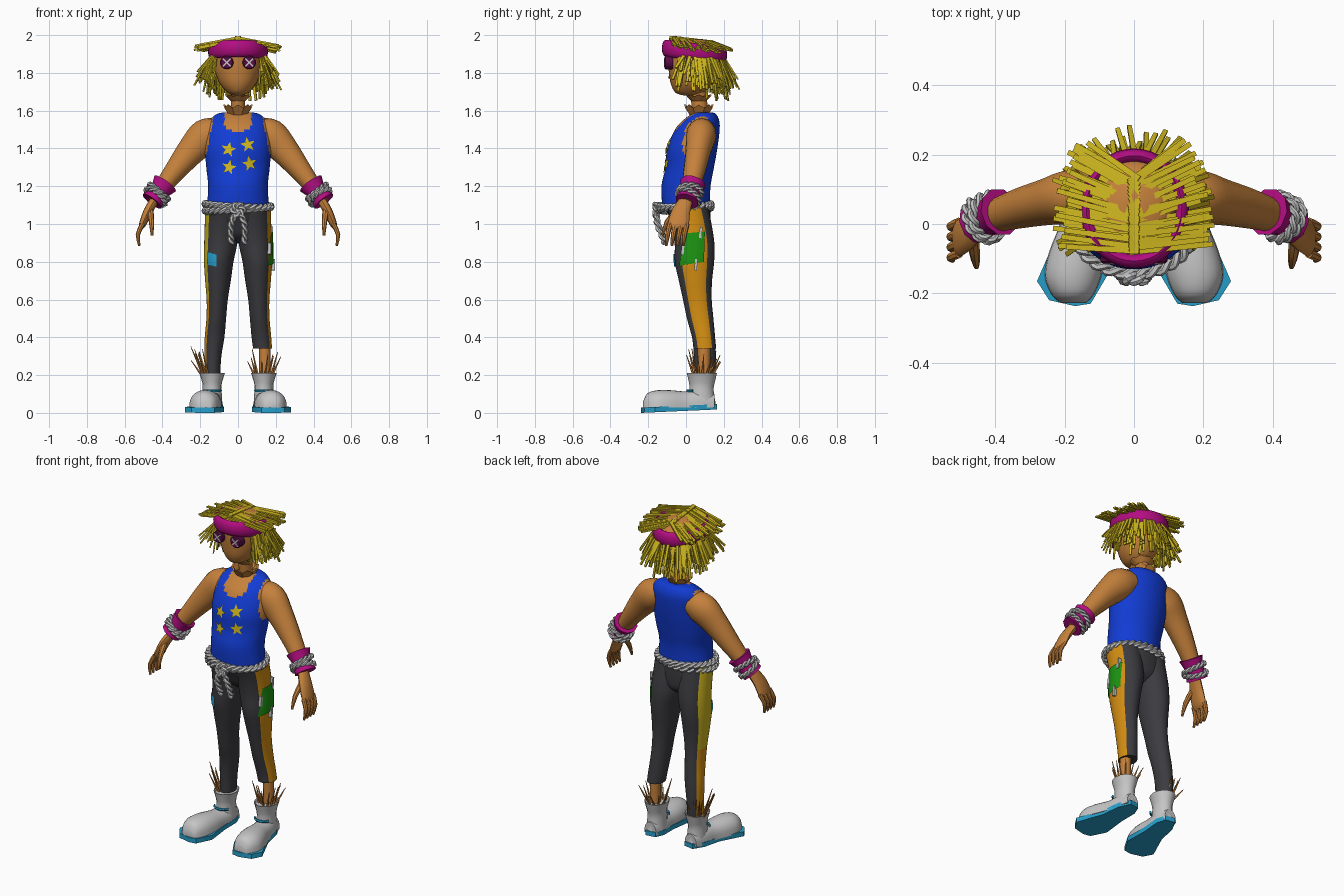
import bpy, bmesh, math, random
from mathutils import Vector as V
from mathutils.bvhtree import BVHTree

if "Cube" in bpy.data.objects:
    bpy.data.objects.remove(bpy.data.objects["Cube"])

random.seed(4)
R = random.uniform
COL = dict(skin=(.56, .22, .045), blue=(.006, .045, .66), magenta=(.45, .004, .22), straw=(.62, .47, .014),
           orange=(.66, .27, .006), charcoal=(.045, .045, .052), green=(.012, .30, .006),
           light_grey=(.56, .56, .56), cyan=(.02, .35, .60), plum=(.10, .004, .06))
M = {}
for nm, c in COL.items():
    M[nm] = bpy.data.materials.new(nm)
    M[nm].diffuse_color = (*c, 1)
TREE = {}
X, Y, Z = V((1, 0, 0)), V((0, 1, 0)), V((0, 0, 1))
TAU = math.tau


def finish(bm, name, *mats):
    bmesh.ops.recalc_face_normals(bm, faces=bm.faces[:])
    TREE[name] = BVHTree.FromBMesh(bm)
    me = bpy.data.meshes.new(name)
    bm.to_mesh(me)
    bm.free()
    for m in mats:
        me.materials.append(M[m])
    ob = bpy.data.objects.new(name, me)
    bpy.context.collection.objects.link(ob)
    return ob


def spline(keys, k):
    out = []
    for i in range(len(keys) - 1):
        q = [keys[max(i - 1, 0)], keys[i], keys[i + 1], keys[min(i + 2, len(keys) - 1)]]
        for j in range(k):
            t = j / k
            out.append(tuple(.5 * (2*b + (c-a)*t + (2*a-5*b+4*c-d)*t*t + (3*b-a-3*c+d)*t**3)
                             for a, b, c, d in zip(*q)))
    return out + [tuple(keys[-1])]


def skin(bm, rings, closed=False, rule=None, caps=True, mat=0):
    vs = [[bm.verts.new(p) for p in r] for r in rings]
    n, m = len(vs[0]), len(vs)
    for i in range(m if closed else m - 1):
        a, b = vs[i], vs[(i + 1) % m]
        for j in range(n):
            f = bm.faces.new((a[j], a[(j+1) % n], b[(j+1) % n], b[j]))
            f.material_index = rule(f.calc_center_median(), TAU*(j+.5)/n) if rule else mat
    if caps and not closed:
        for r in (vs[0], vs[-1]):
            bm.faces.new(r).material_index = mat


def loft(bm, keys, n=24, k=4, s=1, **kw):
    """Stack of level ellipses: centre x, centre y, z, radius x, radius y."""
    skin(bm, [[V((s*(x + a*math.cos(TAU*j/n)), y + b*math.sin(TAU*j/n), z)) for j in range(n)]
              for x, y, z, a, b in spline(keys, k)], **kw)


def frames(pts, ref, closed):
    n = len(pts)
    for i, p in enumerate(pts):
        t = pts[(i+1) % n] - pts[i-1] if closed else pts[min(i+1, n-1)] - pts[max(i-1, 0)]
        side = t.cross(ref).normalized()
        yield p, side, side.cross(t).normalized()


def tube(bm, keys, ref, n=12, k=1, closed=False, s=1, mat=0):
    """Sweep along x, y, z with radii across and along ref."""
    keys = spline(keys, k)
    pts = [V((s*q[0], q[1], q[2])) for q in keys]
    o = TAU/8 if n == 4 else 0
    skin(bm, [[p + u*q[3]*math.cos(TAU*j/n+o) + w*q[4]*math.sin(TAU*j/n+o) for j in range(n)]
              for q, (p, u, w) in zip(keys, frames(pts, ref, closed))], closed, mat=mat)


def stick(bm, p, q, w, t, ref, taper=.6, n=4):
    tube(bm, [(*p, w, t), (*q, w*taper, t*taper)], ref, n)


def rope(bm, pts, r, turns, ref, closed=True):
    fr = list(frames(pts, ref, closed))
    for ph in (0, math.pi):
        tube(bm, [(*(p + r*(u*math.cos(a) + w*math.sin(a))), r, r) for i, (p, u, w) in enumerate(fr)
                  for a in [TAU*turns*i/len(fr) + ph]], ref, 6, closed=closed)


def decal(name, tree, polys, ray, mat):
    """Thin sheet dropped onto a surface along ray."""
    bm = bmesh.new()
    for poly in polys:
        vs = []
        for p in poly:
            hit = TREE[tree].ray_cast(p - ray*2, ray)[0] or TREE[tree].find_nearest(p)[0]
            vs.append(bm.verts.new(hit - ray*.008))
        bm.faces.new(vs)
    bmesh.ops.remove_doubles(bm, verts=bm.verts[:], dist=.0005)
    return finish(bm, name, mat)


def grid(a, b, c, d, n=6):
    at = lambda i, j: a.lerp(b, i/n).lerp(d.lerp(c, i/n), j/n)
    return [[at(i, j), at(i+1, j), at(i+1, j+1), at(i, j+1)] for i in range(n) for j in range(n)]


# tank top torso, bare at neckline and armholes
def tank(c, a):
    neck = c.y < .08 and abs(c.x) < .072 and c.z > 1.48 + 8*c.x**2
    return int(neck or (abs(c.x) > .13 + (1.57 - c.z)*.18 and c.z > 1.36 and c.y < .14))

bm = bmesh.new()
loft(bm, [(0, 0, 1.085, .165, .125), (0, 0, 1.2, .158, .13), (0, .02, 1.3, .168, .128), (0, .033, 1.4, .175, .133),
          (0, .06, 1.5, .168, .118), (0, .08, 1.55, .15, .095), (0, .095, 1.585, .105, .06), (0, .09, 1.592, .04, .03)],
     64, 6, rule=tank)
finish(bm, "tank_top", "blue", "skin")

# stars on the chest
for i, (x, z) in enumerate([(-.05, 1.395), (.052, 1.42), (-.048, 1.3), (.062, 1.32)]):
    c = V((x, 0, z))
    rim = [c + V((math.sin(a), 0, math.cos(a)))*(.042 if j % 2 == 0 else .018)
           for j in range(10) for a in [TAU*j/10 + .2*(-1)**i]]
    decal(f"star_{i}", "tank_top", [[c, rim[j], rim[(j+1) % 10]] for j in range(10)], Y, "straw")

# head, neck and frayed collars
bm = bmesh.new()
loft(bm, [(0, .02, 1.68, .02, .03), (0, .02, 1.695, .055, .075), (0, .03, 1.74, .095, .11), (0, .04, 1.8, .12, .13),
          (0, .042, 1.86, .127, .137), (0, .045, 1.92, .122, .137), (0, .045, 1.96, .085, .1), (0, .045, 1.978, .03, .04)])
finish(bm, "head", "skin")
bm = bmesh.new()
tube(bm, [(0, .08, 1.56, .038, .042), (0, .06, 1.73, .038, .042)], Y)
for z0, h, r0, r1 in ((1.572, .06, .045, .078), (1.65, .035, .038, .068)):
    rings = []
    for z, r in ((0, r0), (1, r1), (1, r1 - .01), (0, r0 - .01)):
        rings.append([V((r*math.cos(TAU*j/16), .068 + r*math.sin(TAU*j/16), z0 + z*h*(1 - .3*(j % 2))))
                      for j in range(16)])
    skin(bm, rings, caps=False)
finish(bm, "neck_and_collar", "skin")

# headband
bm = bmesh.new()
band = [(.138*math.cos(a), .045 + .152*math.sin(a), 1.912 - .018*math.sin(a), .021, .045)
        for a in (TAU*i/40 for i in range(40))]
tube(bm, band, Z, 12, closed=True)
finish(bm, "headband", "magenta")

# button eyes with cross stitches
for s in (-1, 1):
    bm = bmesh.new()
    tube(bm, [(.06*s, y, 1.855, r, r) for y, r in ((-.07, .036), (-.108, .036), (-.114, .03), (-.109, .024))], Z, 20)
    for d in (-1, 1):
        tube(bm, [(.06*s - .021, -.113, 1.855 - .021*d, .005, .006),
                  (.06*s + .021, -.113, 1.855 + .021*d, .005, .006)], Y, 4, mat=1)
    finish(bm, f"button_eye_{s}", "plum", "light_grey")

# straw hair: parted top layer, then hanging layers
bm = bmesh.new()
for s in (-1, 1):
    for layer in range(2):
        for i in range(17):
            f = i/16
            y0 = -.075 + .2*f + R(-.006, .006)
            z = 1.99 - .022*f - .012*layer
            stick(bm, (-.015*s, y0, z), (s*(R(.19, .235) - .06*f**3), y0 + .015 + .1*f + R(-.012, .012),
                  z - .035 - R(0, .02)), .013, .008, Z, .8)
for layer, (count, out) in enumerate([(44, .02), (48, .05), (48, .075)]):
    for i in range(count):
        a = -.6 + (math.pi + 1.2)*(i + R(0, .8))/count
        d = V((math.cos(a), math.sin(a), 0))
        back = (math.sin(a) + .6)/1.6
        p = V((.135*d.x, .045 + .14*d.y, 1.91))
        q = p + d*(out + R(-.015, .02)) + V((R(-.03, .03), R(-.03, .02), -R(.13, .2) - .07*back + .03*layer))
        stick(bm, p, q, .0125, .007, d, .75)
finish(bm, "straw_hair", "straw")

# arms, hands, wristbands and wrist ropes
for s in (-1, 1):
    bm = bmesh.new()
    tube(bm, [(.1, .085, 1.49, .07, .07), (.17, .08, 1.465, .092, .08), (.245, .065, 1.39, .077, .068),
              (.33, .045, 1.285, .058, .058), (.41, .02, 1.18, .042, .046), (.45, 0, 1.12, .028, .036)],
         Y, 16, 4, s=s)
    tube(bm, [(.43, .01, 1.145, .024, .032), (.475, -.025, 1.07, .024, .048), (.505, -.04, 1.0, .019, .055),
              (.515, -.042, .975, .01, .045)], Y, 12, 3, s=s)
    for y in (-.085, -.055, -.025, .005):
        tube(bm, [(.505, y, 1.0, .013, .014), (.53, y - .012, .945, .012, .013), (.522, y - .02, .885, .006, .007)],
             Y, 8, 2, s=s)
    tube(bm, [(.465, -.05, 1.07, .015, .018), (.458, -.1, 1.01, .014, .014), (.455, -.125, .94, .006, .007)],
         X, 8, 2, s=s)
    finish(bm, f"arm_{s}", "skin")
    bm = bmesh.new()
    tube(bm, [(.385, .035, 1.215, .07, .07), (.41, .025, 1.18, .054, .058), (.432, .015, 1.15, .052, .056),
              (.455, .005, 1.12, .062, .064)], Y, 10, s=s)
    finish(bm, f"wristband_{s}", "magenta")
    bm = bmesh.new()
    ax = V((.6*s, -.2, -.75)).normalized()
    u = ax.cross(Y).normalized()
    for c, tilt in ((V((.418*s, .022, 1.17)), .01), (V((.435*s, .012, 1.145)), -.012)):
        rope(bm, [c + (u*math.cos(a) + ax.cross(u)*math.sin(a))*.06 + ax*tilt*math.sin(a)
                  for a in (TAU*i/48 for i in range(48))], .009, 6, ax)
    finish(bm, f"wrist_rope_{s}", "light_grey")

# rope belt with knot and hanging ends
bm = bmesh.new()
for z, tilt in ((1.098, -.008), (1.082, .012)):
    rope(bm, [V((.172*math.cos(a), -.006 + .137*math.sin(a), z + tilt*math.cos(a) + .006*math.sin(a)))
              for a in (TAU*i/112 for i in range(112))], .011, 14, Z)
rope(bm, [V((.026*math.cos(a), -.158, 1.075 + .026*math.sin(a))) for a in (TAU*i/24 for i in range(24))], .011, 3, Y)
for e in (-1, 1):
    rope(bm, [V(p) for p in spline([(0, -.155, 1.08), (.035*e, -.15, 1.0), (.034*e, -.11, .9)], 14)], .010, 3, Y, False)
finish(bm, "rope_belt", "light_grey")

# trousers: hips and two legs with a side stripe
bm = bmesh.new()
loft(bm, [(0, .005, 1.105, .165, .125), (0, .03, 1.0, .165, .1), (0, .04, .94, .11, .08), (0, .045, .9, .03, .03)])
finish(bm, "trouser_hips", "charcoal")
upper = [(.088, .005, 1.1, .085, .11), (.086, .03, 1.0, .09, .105), (.091, .045, .9, .088, .105),
         (.102, .045, .8, .078, .104), (.106, .05, .7, .068, .088), (.11, .06, .6, .056, .076),
         (.115, .075, .5, .052, .07), (.124, .093, .4, .052, .061)]
for s, end in ((1, [(.13, .1, .34, .05, .06)]), (-1, [(.133, .1, .3, .045, .058), (.135, .1, .19, .04, .055)])):
    bm = bmesh.new()
    loft(bm, upper + end, 36, 4, s,
         rule=lambda c, a: 0 if math.cos(a) < .78 else (2 if s < 0 and c.z > .6 else 1))
    finish(bm, f"trouser_leg_{s}", "charcoal", "orange", "straw")

# patches and their stitches
decal("green_patch", "trouser_leg_1", grid(V((0, -.035, .78)), V((0, .095, .8)), V((0, .1, .96)), V((0, -.01, .95))),
      -X, "green")
decal("cyan_patch", "trouser_leg_-1", grid(V((-.165, 0, .785)), V((-.115, 0, .772)), V((-.115, 0, .84)),
      V((-.16, 0, .852))), Y, "cyan")
bm = bmesh.new()
for y, z, x in ((.075, .955, .175), (.05, .785, .185), (-.02, .87, .165)):
    stick(bm, (x, y, z - .03), (x, y + .006, z + .03), .01, .014, X, 1)
finish(bm, "patch_stitches", "light_grey")

# bare shin below the shorter leg
bm = bmesh.new()
loft(bm, [(.142, .095, .1, .03, .03), (.142, .095, .37, .03, .035)], 12, 1)
finish(bm, "shin", "skin")

# boots, soles, straps and straw stuffing
outline = [(.28, -.165), (.245, -.22), (.17, -.237), (.125, -.23), (.075, -.145), (.085, 0), (.08, .1),
           (.1, .155), (.16, .165), (.195, .1), (.215, -.015)]
for s in (-1, 1):
    bm = bmesh.new()
    rings = []
    for x, y, w, h in spline([(.175, -.228, .035, .03), (.177, -.205, .06, .075), (.176, -.15, .082, .092),
                              (.165, -.08, .08, .092), (.15, 0, .064, .085), (.14, .08, .058, .09),
                              (.137, .152, .04, .07)], 3):
        rings.append([V((s*(x + w*math.cos(math.pi*j/12)), y, .028 + h*max(math.sin(math.pi*j/12), 0)**.75))
                      for j in range(13)])
    skin(bm, rings)
    loft(bm, [(.137, .085, .04, .055, .074), (.137, .082, .12, .05, .064), (.137, .084, .16, .052, .068),
              (.137, .084, .212, .068, .08), (.137, .084, .205, .058, .07)], 16, 2, s)
    finish(bm, f"boot_{s}", "light_grey")
    bm = bmesh.new()
    skin(bm, [[V((s*x, y, dz + (y + .24)*.045)) for x, y in outline] for dz in (0, .028)])
    finish(bm, f"sole_{s}", "cyan")
    bm = bmesh.new()
    tube(bm, [(.137 + .058*math.cos(a), .075 + .068*math.sin(a), .118, .006, .008)
              for a in (math.pi*(1.2 + .6*i/8) for i in range(9))], Z, 6, s=s)
    finish(bm, f"boot_strap_{s}", "cyan")
    bm = bmesh.new()
    for i in range(13):
        a = TAU*i/13 if s > 0 else -1.1 + 2.9*i/12
        d = V((s*math.cos(a), math.sin(a), 0))
        p = V((s*.137, .085, .17)) + d*.035
        stick(bm, p, p + d*R(.015, .075) + V((s*.01, .01, R(.1, .19))), .009, .009, Y, .2, 5)
    finish(bm, f"straw_stuffing_{s}", "skin")

# smooth rounded parts, keep edges crisp
bpy.ops.object.select_all(action='SELECT')
bpy.context.view_layer.objects.active = bpy.data.objects["head"]
bpy.ops.object.shade_smooth_by_angle(angle=math.radians(38))

for m in bpy.data.materials:
    if m.users and not m.is_grease_pencil:
        m.use_nodes = True
        m.node_tree.nodes["Principled BSDF"].inputs["Base Color"].default_value = m.diffuse_color
